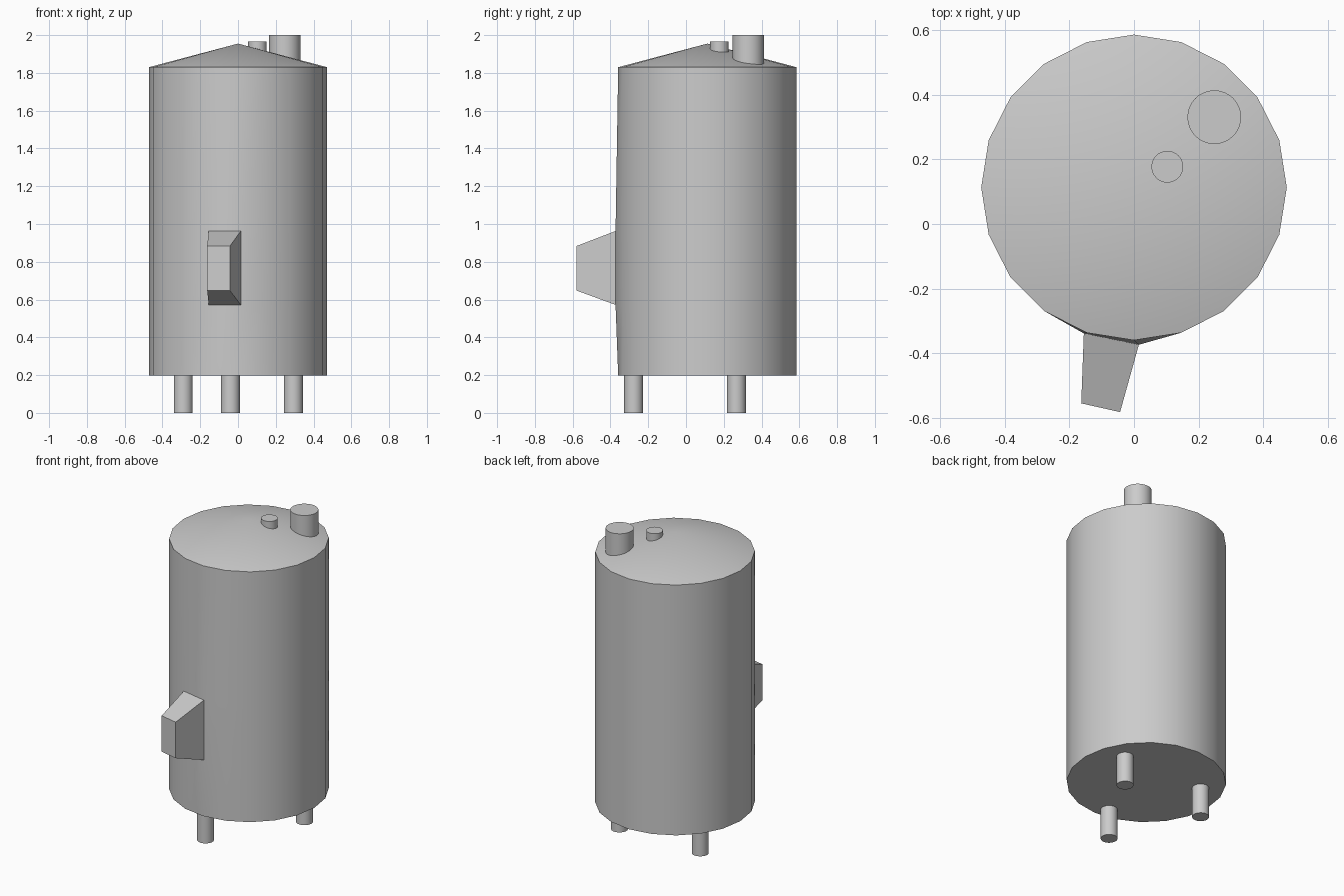
import bpy, bmesh
from math import cos, sin, radians

if "Cube" in bpy.data.objects:
    bpy.data.objects.remove(bpy.data.objects["Cube"])

SIDES, RADIUS, CY = 20, 0.472, 0.113


def finish(obj, angle=30):
    bpy.ops.object.select_all(action='DESELECT')
    obj.select_set(True)
    bpy.context.view_layer.objects.active = obj
    bpy.ops.object.shade_smooth_by_angle(angle=radians(angle))


def cylinder(name, x, y, z0, z1, r, sides=32):
    bpy.ops.mesh.primitive_cylinder_add(vertices=sides, radius=r, depth=z1 - z0,
                                        location=(x, y, (z0 + z1) / 2))
    obj = bpy.context.object
    obj.name = name
    finish(obj)


# Tank: stacked 20-sided rings, index 0 is the front vertex
bm = bmesh.new()
levels = [0.197, 0.572, 0.963, 1.83]
rings = []
for z in levels:
    ring = []
    for i in range(SIDES):
        a = radians(-90 + i * 360 / SIDES)
        ring.append(bm.verts.new((RADIUS * cos(a), CY + RADIUS * sin(a), z)))
    rings.append(ring)

# Pull the wall out to meet the hatch base
for ring in rings[1:3]:
    ring[-1].co.xy = (-0.155, -0.338)
    ring[0].co.xy = (0.015, -0.373)

hatch_hole = None
for level in range(3):
    lo, hi = rings[level], rings[level + 1]
    for i in range(SIDES):
        f = bm.faces.new((lo[i - 1], lo[i], hi[i], hi[i - 1]))
        if level == 1 and i == 0:
            hatch_hole = f

# Flat bottom and shallow conical roof
bm.faces.new(rings[0][::-1])
apex = bm.verts.new((0, CY, 1.955))
for i in range(SIDES):
    bm.faces.new((rings[3][i - 1], rings[3][i], apex))

# Hatch: wall panel extruded forward and tapered
base = list(hatch_hole.verts)
bm.faces.remove(hatch_hole)
outer = [bm.verts.new(p) for p in ((-0.163, -0.554, 0.648), (-0.043, -0.581, 0.648),
                                   (-0.043, -0.581, 0.883), (-0.163, -0.554, 0.883))]
for i in range(4):
    bm.faces.new((base[i - 1], base[i], outer[i], outer[i - 1]))
bm.faces.new(outer)
bmesh.ops.recalc_face_normals(bm, faces=bm.faces)

mesh = bpy.data.meshes.new("tank")
bm.to_mesh(mesh)
bm.free()
tank = bpy.data.objects.new("tank", mesh)
bpy.context.collection.objects.link(tank)
finish(tank, 24)

# Legs
for name, x, y in (("leg_front", -0.04, -0.277), ("leg_back_left", -0.29, 0.267),
                   ("leg_back_right", 0.293, 0.267)):
    cylinder(name, x, y, 0, 0.2, 0.05)

# Roof pipes
cylinder("large_roof_pipe", 0.248, 0.33, 1.84, 2.0, 0.083)
cylinder("small_roof_pipe", 0.103, 0.177, 1.90, 1.965, 0.049)
